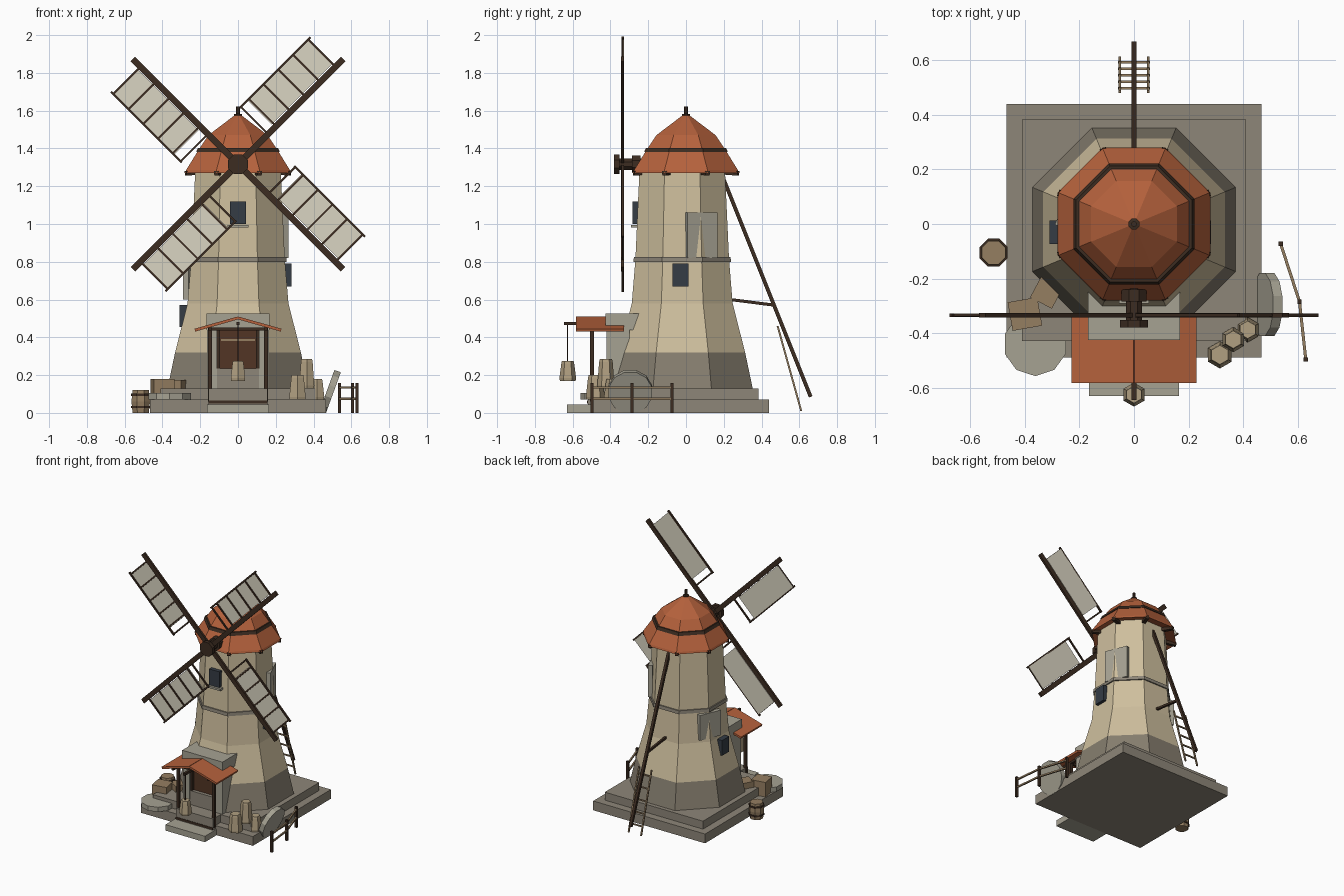
import bpy, bmesh
from math import pi, cos, sin, radians, sqrt
from mathutils import Vector, Matrix

if "Cube" in bpy.data.objects:
    bpy.data.objects.remove(bpy.data.objects["Cube"])

def mat(name, c):
    m = bpy.data.materials.new(name)
    m.diffuse_color = (*c, 1)
    m.use_nodes = True
    m.node_tree.nodes["Principled BSDF"].inputs["Base Color"].default_value = m.diffuse_color
    return m

STONE = mat("stone", (.27, .24, .19))
PALE = mat("pale_stone", (.38, .36, .29))
PLASTER = mat("plaster", (.62, .52, .34))
SKIRT = mat("skirt_stone", (.24, .21, .16))
TILE = mat("tile", (.46, .12, .045))
DARK = mat("dark_wood", (.045, .025, .015))
WOOD = mat("wood", (.30, .21, .12))
SACK = mat("sackcloth", (.44, .35, .22))
CLOTH = mat("sailcloth", (.70, .66, .54))
GLASS = mat("glass", (.035, .045, .06))
DOOR = mat("door_wood", (.085, .035, .018))

def finish(name, bm, m):
    bmesh.ops.recalc_face_normals(bm, faces=bm.faces)
    me = bpy.data.meshes.new(name)
    bm.to_mesh(me)
    bm.free()
    me.materials.append(m)
    ob = bpy.data.objects.new(name, me)
    bpy.context.collection.objects.link(ob)
    return ob

def block(name, size, M, m):
    bm = bmesh.new()
    bmesh.ops.create_cube(bm, size=1, matrix=M @ Matrix.Diagonal((*size, 1)))
    return finish(name, bm, m)

def box(name, x, y, z, m, rot=0):
    """Box from x, y, z ranges, turned about its own vertical axis."""
    c = Vector([(a + b) / 2 for a, b in (x, y, z)])
    return block(name, [b - a for a, b in (x, y, z)],
                 Matrix.Translation(c) @ Matrix.Rotation(radians(rot), 4, 'Z'), m)

def beam(name, p, q, w, m, h=None):
    p, q = Vector(p), Vector(q)
    d = q - p
    M = Matrix.Translation((p + q) / 2) @ d.to_track_quat('Z', 'Y').to_matrix().to_4x4()
    return block(name, (w, h or w, d.length), M, m)

def lathe(name, prof, n, m, M=Matrix(), flat=True, closed=False):
    """n-sided solid from (radius, z); flat=True reads radii to the face centres."""
    bm = bmesh.new()
    k = 1 / cos(pi / n) if flat else 1
    off = pi / n if flat else 0
    rings = [[bm.verts.new(M @ Vector((r * k * cos(off + 2 * pi * i / n),
                                       r * k * sin(off + 2 * pi * i / n), z)))
              for i in range(n)] for r, z in prof]
    pairs = list(zip(rings, rings[1:]))
    if closed:
        pairs.append((rings[-1], rings[0]))
    else:
        bm.faces.new(rings[0])
        bm.faces.new(rings[-1])
    for a, b in pairs:
        for i in range(n):
            j = (i + 1) % n
            bm.faces.new((a[i], a[j], b[j], b[i]))
    return finish(name, bm, m)

T = Matrix.Translation
CY = -.02                      # tower centre in y

# Plinth and entrance steps
box("lower_plinth", (-.467, .467), (-.49, .44), (0, .07), STONE)
box("upper_plinth", (-.41, .41), (-.43, .383), (.07, .13), STONE)
box("lower_step", (-.165, .165), (-.63, -.48), (0, .045), PALE)
box("upper_step", (-.155, .155), (-.52, -.41), (.02, .13), STONE)

# Tower: stone skirt, plastered body, string course
lathe("tower_skirt", [(.373, .13), (.333, .32)], 8, SKIRT, T((0, CY, 0)))
lathe("tower_body", [(.333, .32), (.267, .58), (.248, .81), (.226, 1.29)], 8, PLASTER, T((0, CY, 0)))
lathe("string_course", [(.235, .80), (.258, .80), (.256, .825), (.235, .825)], 8, STONE,
      T((0, CY, 0)), closed=True)

# Cap roof with trim ring, finial and eave brackets
lathe("cap_roof", [(.21, 1.29), (.28, 1.27), (.275, 1.285), (.21, 1.39), (.157, 1.47), (.012, 1.58)], 8, TILE)
lathe("roof_ring", [(.20, 1.38), (.222, 1.38), (.212, 1.402), (.19, 1.402)], 8, DARK, closed=True)
lathe("finial", [(.02, 1.565), (.02, 1.582), (.01, 1.584), (.01, 1.622)], 8, DARK)
for i in range(8):
    a = pi / 8 + i * pi / 4
    beam("eave_bracket", (.2 * cos(a), .2 * sin(a), 1.275), (.30 * cos(a), .30 * sin(a), 1.268), .024, DARK)

# Windshaft and hub
HUB = Vector((0, -.335, 1.317))
to_front = T((0, 0, HUB.z)) @ Matrix.Rotation(pi / 2, 4, 'X')
lathe("windshaft", [(.03, .15), (.03, .36)], 8, DARK, to_front)
lathe("hub", [(.052, .352), (.052, .38)], 8, DARK, to_front)
lathe("shaft_collar", [(.045, .24), (.045, .285)], 8, DARK, to_front)

# Four lattice sails
for k in range(4):
    a = pi / 4 + k * pi / 2
    u, v = Vector((cos(a), 0, sin(a))), Vector((-sin(a), 0, cos(a)))
    P = lambda s, t, y=0: HUB + u * s + v * t + Vector((0, y, 0))
    R = Matrix((u, v, (0, -1, 0))).transposed().to_4x4()
    block("sail_arm", (.79, .034, .016), T(P(.392, 0)) @ R, DARK)
    block("sail_rail", (.53, .012, .012), T(P(.482, .204)) @ R, DARK)
    block("sail_cloth", (.46, .18, .004), T(P(.505, .112, .004)) @ R, CLOTH)
    for s in (.225, .285, .395, .505, .615, .73):
        block("sail_bar", (.011, .21, .01), T(P(s, .104)) @ R, DARK)

# Tail pole, strut and ladder
beam("tail_pole", (0, .19, 1.26), (0, .66, .085), .02, DARK)
beam("tail_strut", (0, .22, .602), (0, .47, .57), .016, DARK)
top, foot = Vector((0, .485, .46)), Vector((0, .61, .01))
for s in (-.052, .052):
    o = Vector((s, 0, 0))
    beam("ladder_rail", top + o, foot + o, .01, WOOD)
for i in range(5):
    c = top.lerp(foot, .1 + .19 * i)
    beam("ladder_rung", c - Vector((.058, 0, 0)), c + Vector((.058, 0, 0)), .009, WOOD)

# Stone portal and door
for s in (-1, 1):
    x = sorted((s * .11, s * .165))
    box("portal_jamb", x, (-.42, -.30), (.13, .44), PALE)
    box("door_frame", sorted((s * .095, s * .11)), (-.412, -.33), (.13, .44), DARK)
box("portal_lintel", (-.168, .168), (-.425, -.25), (.44, .527), PALE)
box("door", (-.11, .11), (-.39, -.30), (.23, .44), DOOR)
box("door_strap", (-.09, .09), (-.396, -.38), (.38, .392), WOOD)
box("threshold", (-.11, .11), (-.415, -.30), (.13, .235), STONE)

# Porch with tiled gable
for s in (-1, 1):
    beam("porch_post", (s * .148, -.497, .06), (s * .148, -.497, .45), .02, DARK)
    beam("porch_side_beam", (s * .148, -.57, .445), (s * .148, -.33, .445), .018, DARK)
    ridge, eave = Vector((0, -.455, .503)), Vector((s * .228, -.455, .438))
    d = (eave - ridge).normalized()
    R = Matrix((d, (0, 1, 0), d.cross(Vector((0, 1, 0))))).transposed().to_4x4()
    block("porch_roof", ((eave - ridge).length, .255, .015), T((ridge + eave) / 2) @ R, TILE)
beam("porch_sill", (-.155, -.515, .057), (.155, -.515, .057), .016, DARK)
beam("porch_crossbeam", (-.155, -.497, .445), (.155, -.497, .445), .016, DARK)

# Hoist with hanging sack
def sack(name, x, y, z0, z1, r):
    lathe(name, [(r * .95, z0), (r, z0 + .015), (r * .78, z1 - .015), (r * .7, z1)], 6, SACK,
          T((x, y, 0)) @ Matrix.Rotation(pi / 6, 4, 'Z'), flat=False)

beam("hoist_beam", (0, -.645, .473), (0, -.36, .473), .018, DARK)
beam("hoist_rope", (0, -.628, .26), (0, -.628, .47), .006, DARK)
sack("hanging_sack", 0, -.626, .17, .275, .044)

# Sacks beside the door
sack("sack_front", .315, -.48, .07, .20, .05)
sack("sack_middle", .364, -.424, .13, .285, .046)
sack("sack_back", .417, -.388, .07, .18, .046)

# Windows, each with surround direction: face centre angle, radius, height
for a, r, side, z0, z1 in ((-90, .243, 0, 1.0, 1.12), (0, .262, -.01, .67, .79), (180, .29, .01, .455, .57)):
    M = T((0, CY, 0)) @ Matrix.Rotation(radians(a), 4, 'Z')
    block("window", (.04, .085, z1 - z0), M @ T((r, side, (z0 + z1) / 2)), GLASS)
    if a == -90:
        block("window_sill", (.05, .11, .015), M @ T((r + .003, side, z0 - .012)), PALE)

# Bare stone patches over the tower corners
for a, r, z0, z1 in ((22.5, .250, .82, 1.06), (157.5, .268, .60, .79)):
    M = T((0, CY, 0)) @ Matrix.Rotation(radians(a), 4, 'Z')
    block("stone_patch", (.03, .17, z1 - z0), M @ T((r - .008, .01, (z0 + z1) / 2)), PALE)

# Millstones: one flat, one leaning
lathe("flat_millstone", [(.112, .07), (.112, .105)], 10, PALE, T((-.362, -.44, 0)))
lathe("leaning_millstone", [(.115, -.018), (.115, .018)], 12, PALE,
      T((.488, -.295, .113)) @ Matrix.Rotation(radians(110), 4, 'Y'))

# Crates and barrel
box("crate_front", (-.455, -.345), (-.383, -.277), (.07, .18), WOOD, 10)
box("crate_back", (-.365, -.275), (-.295, -.205), (.13, .175), WOOD, -28)
at = T((-.515, -.105, 0))
lathe("barrel", [(.043, 0), (.049, .06), (.043, .12)], 8, WOOD, at)
for z in (.025, .09):
    lathe("barrel_hoop", [(.044, z), (.051, z), (.051, z + .012), (.044, z + .012)], 8, DARK, at, closed=True)

# Fence
posts = [Vector(p) for p in ((.538, -.073, 0), (.607, -.285, 0), (.63, -.497, 0))]
for p in posts:
    beam("fence_post", p, p + Vector((0, 0, .157)), .016, DARK)
for p, q in zip(posts, posts[1:]):
    for z in (.075, .135):
        o = Vector((0, 0, z))
        beam("fence_rail", p + o, q + o, .011, WOOD)
